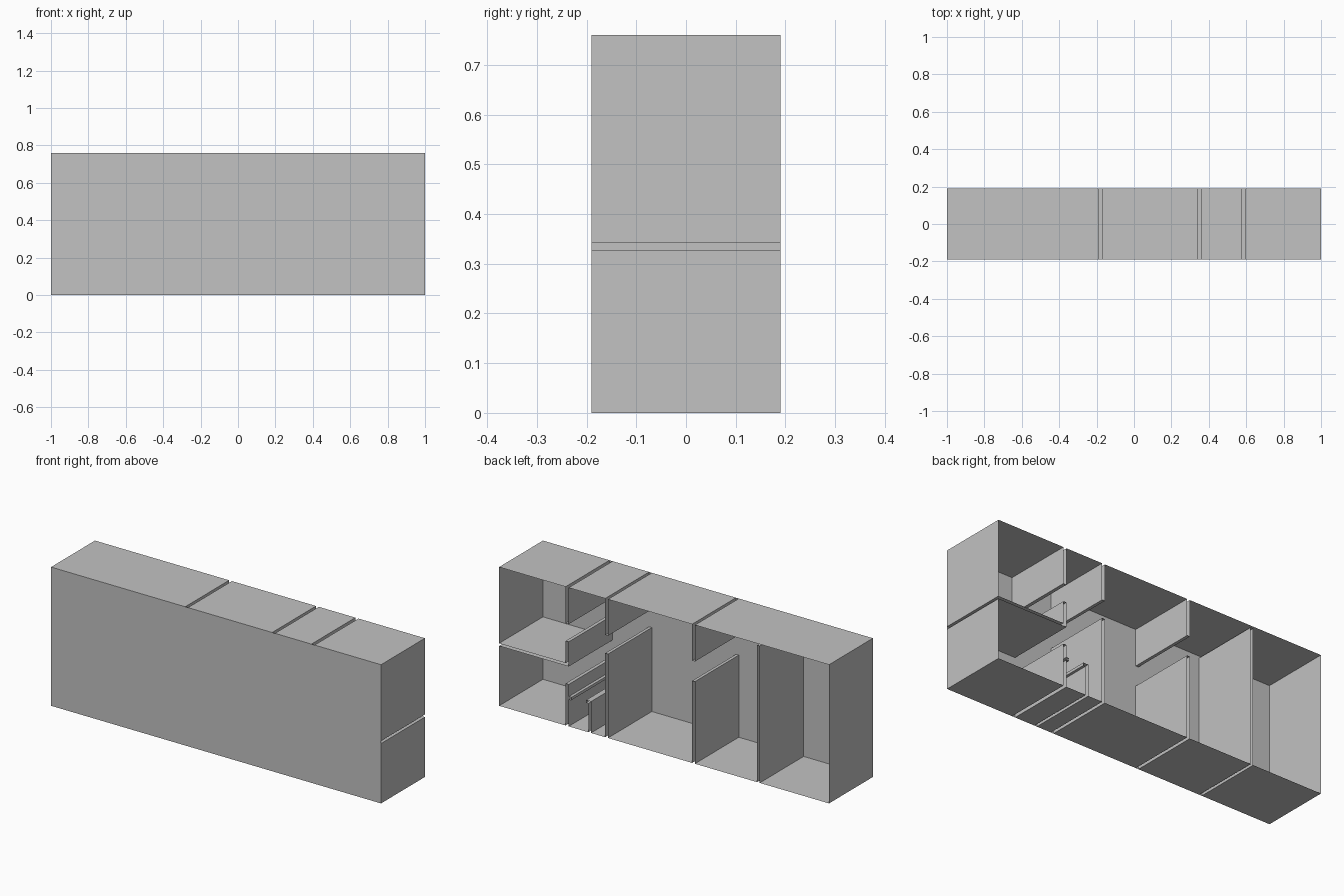
import bpy
import bmesh

cube = bpy.data.objects.get("Cube")
if cube:
    bpy.data.objects.remove(cube, do_unlink=True)

DEPTH = 0.19    # half depth
TOP = 0.76

grey = bpy.data.materials.new("plain grey")
grey.use_nodes = True
colour = (0.54, 0.54, 0.54, 1)
grey.diffuse_color = colour
grey.node_tree.nodes["Principled BSDF"].inputs["Base Color"].default_value = colour


def add_object(name, bm):
    mesh = bpy.data.meshes.new(name)
    bm.to_mesh(mesh)
    bm.free()
    mesh.materials.append(grey)
    obj = bpy.data.objects.new(name, mesh)
    bpy.context.collection.objects.link(obj)
    return obj


def sheet(name, path):
    """Thin sheet following an (x, z) path, drawn through the full depth."""
    bm = bmesh.new()
    rows = [(bm.verts.new((x, -DEPTH, z)), bm.verts.new((x, DEPTH, z))) for x, z in path]
    for (a, b), (c, d) in zip(rows, rows[1:]):
        bm.faces.new((a, b, d, c))
    return add_object(name, bm)


def partition(name, wall, base, tip):
    """Hollow wall: two sides joined by a cap at the tip."""
    x0, x1 = wall
    sheet(name, [(x0, base), (x0, tip), (x1, tip), (x1, base)])


def run(name, z, gaps, seams=()):
    """Horizontal panels broken at each wall gap and split at each seam."""
    stops = sorted([(-1, -1), (1, 1)] + list(gaps) + [(s, s) for s in seams])
    for i, (a, b) in enumerate(zip(stops, stops[1:])):
        sheet(f"{name}_{i + 1}", [(a[1], z), (b[0], z)])


# Wall positions along x
wall_a = (0.578, 0.597)
wall_b = (0.34, 0.357)
wall_c = (-0.187, -0.17)
wall_d = (-0.58, -0.564)
stub = (0.443, 0.459)

# Front plate
bm = bmesh.new()
bm.faces.new([bm.verts.new((x, -DEPTH, z)) for x, z in ((-1, 0), (1, 0), (1, TOP), (-1, TOP))])
add_object("front_plate", bm)

# Outer shell
run("ceiling", TOP, [wall_a, wall_b, wall_c])
run("floor", 0, [wall_a, stub, wall_b, wall_c, wall_d], (0.8, -0.07, -0.23, -0.45))
sheet("right_end", [(-1, 0), (-1, TOP)])
sheet("left_end_lower", [(1, 0), (1, 0.328)])
sheet("left_end_upper", [(1, 0.342), (1, TOP)])

# Partitions hanging from the ceiling
for name, wall in (("a", wall_a), ("b", wall_b), ("c", wall_c)):
    partition(f"upper_partition_{name}", wall, TOP, 0.56)

# Partitions rising from the floor
partition("lower_partition_b", wall_b, 0, 0.46)
partition("lower_partition_c", wall_c, 0, 0.45)
partition("tall_partition_d", wall_d, 0, 0.75)

# Low walls with small facing ledges
x0, x1 = wall_a
sheet("lower_partition_a", [(x0, 0), (x0, 0.148), (x0 - 0.016, 0.148), (x0 - 0.016, 0.163),
                            (x0, 0.163), (x0, 0.23), (x1, 0.23), (x1, 0)])
s0, s1 = stub
sheet("stub_wall", [(s0, 0), (s0, 0.172), (s1 + 0.014, 0.172), (s1 + 0.014, 0.157),
                    (s1, 0.157), (s1, 0)])

# Mid-height shelf floor turning up into a short wall
sheet("mid_floor", [(1, 0.328), (x0, 0.328), (x0, 0.463), (x1, 0.463), (x1, 0.342), (1, 0.342)])
